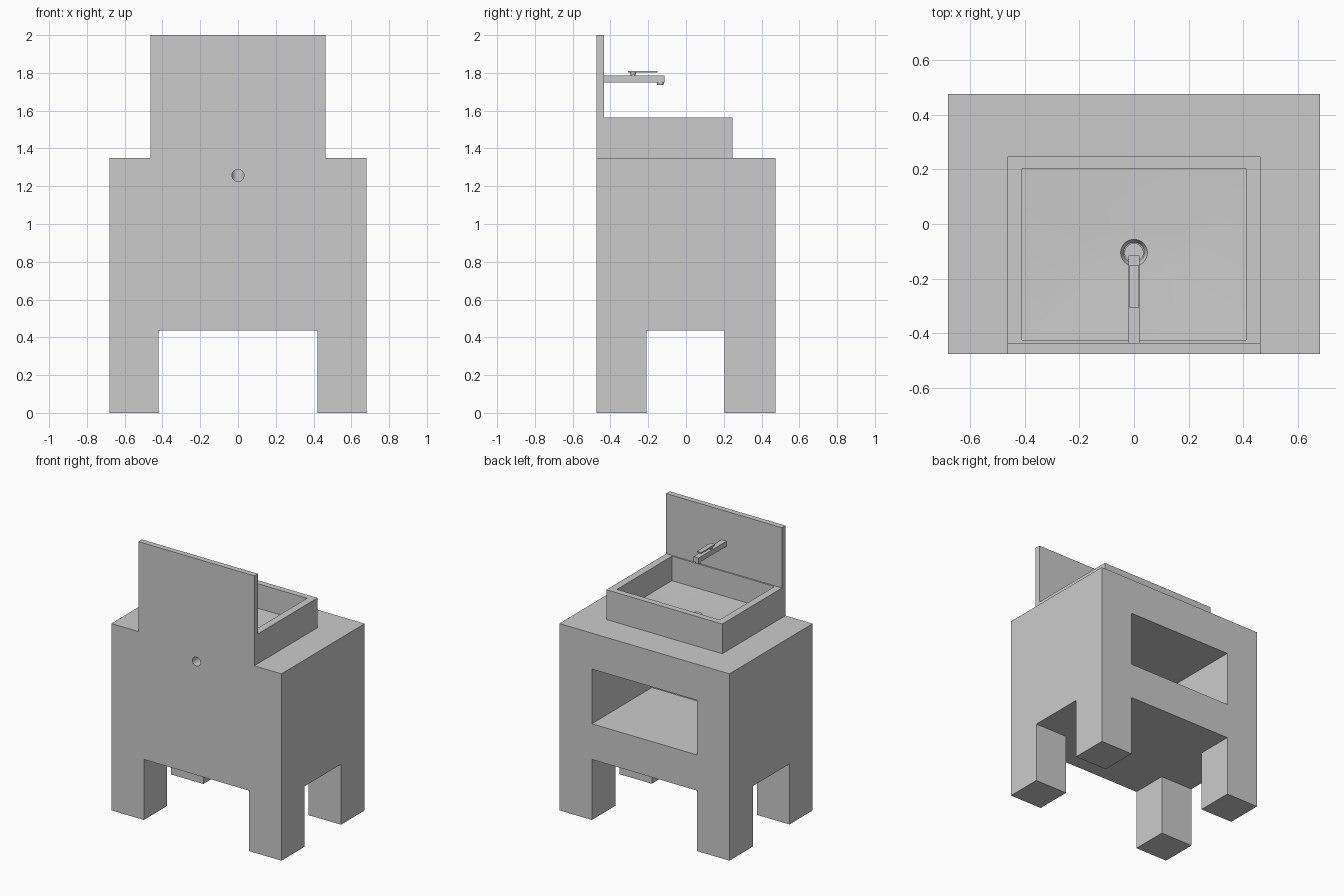
import bpy
import bmesh
from mathutils import Vector

if "Cube" in bpy.data.objects:
    bpy.data.objects.remove(bpy.data.objects["Cube"], do_unlink=True)

grey = bpy.data.materials.new("plain_grey")
grey.use_nodes = True
colour = (0.6, 0.6, 0.6, 1)
grey.diffuse_color = colour
grey.node_tree.nodes["Principled BSDF"].inputs["Base Color"].default_value = colour


def finish(name, bm):
    bmesh.ops.recalc_face_normals(bm, faces=bm.faces)
    mesh = bpy.data.meshes.new(name)
    bm.to_mesh(mesh)
    bm.free()
    mesh.materials.append(grey)
    obj = bpy.data.objects.new(name, mesh)
    bpy.context.collection.objects.link(obj)
    return obj


def loft(name, rings):
    """Stack of rectangles, each given as (x0, x1, y0, y1, z)."""
    bm = bmesh.new()
    loops = [[bm.verts.new(p) for p in ((a, c, z), (b, c, z), (b, d, z), (a, d, z))]
             for a, b, c, d, z in rings]
    for low, high in zip(loops, loops[1:]):
        for i in range(4):
            j = (i + 1) % 4
            bm.faces.new((low[i], low[j], high[j], high[i]))
    bm.faces.new(loops[0])
    bm.faces.new(loops[-1])
    return finish(name, bm)


def box(name, half_x, y0, y1, z0, z1):
    return loft(name, [(-half_x, half_x, y0, y1, z) for z in (z0, z1)])


def tube(name, start, end, r1, r2):
    start, end = Vector(start), Vector(end)
    bm = bmesh.new()
    bmesh.ops.create_cone(bm, cap_ends=True, segments=32, radius1=r1, radius2=r2,
                          depth=(end - start).length)
    bm.transform((end - start).to_track_quat('Z', 'Y').to_matrix().to_4x4())
    bmesh.ops.translate(bm, verts=bm.verts, vec=(start + end) / 2)
    return finish(name, bm)


def activate(obj):
    bpy.ops.object.select_all(action='DESELECT')
    obj.select_set(True)
    bpy.context.view_layer.objects.active = obj


def carve(obj, *cutters):
    for cutter in cutters:
        cutter.hide_render = True
        activate(obj)
        mod = obj.modifiers.new("cut", 'BOOLEAN')
        mod.operation = 'DIFFERENCE'
        mod.solver = 'EXACT'
        mod.object = cutter
        bpy.ops.object.modifier_apply(modifier=mod.name)
        bpy.data.objects.remove(cutter, do_unlink=True)


def smooth(obj):
    activate(obj)
    bpy.ops.object.shade_smooth_by_angle(angle=0.6)


FRONT, BACK = -0.475, 0.475
TOP, RIM = 1.35, 1.565
LEG_TOP = 0.437
DRAIN_Y, PIPE_Z, PIPE_R = -0.105, 1.257, 0.033

# Cabinet on four legs, with a shelf recess and a drain duct
cabinet = box("cabinet", 0.68, FRONT, BACK, 0, TOP)
carve(cabinet,
      box("leg_gap_wide", 0.42, -1, 1, -1, LEG_TOP),
      box("leg_gap_side", 1, -0.21, 0.205, -1, LEG_TOP),
      box("shelf_recess", 0.42, -0.21, 1, 0.695, 1.09),
      tube("drain_drop", (0, DRAIN_Y, PIPE_Z - 0.04), (0, DRAIN_Y, 1.5), PIPE_R, PIPE_R),
      tube("drain_outlet", (0, -1, PIPE_Z), (0, DRAIN_Y, PIPE_Z), PIPE_R - 0.001, PIPE_R - 0.001))
smooth(cabinet)

# Basin with a floor that falls gently to the drain
basin = box("basin", 0.463, FRONT, 0.247, TOP, RIM)
inner = (-0.41, 0.41, -0.425, 0.203)
carve(basin,
      loft("bowl", [(-0.165, 0.165, -0.2, -0.045, 1.372), inner + (1.388,), inner + (1.7,)]),
      tube("drain_funnel", (0, DRAIN_Y, 1.34), (0, DRAIN_Y, 1.374), PIPE_R, 0.05))
smooth(basin)

# Upright splash panel
box("splash_panel", 0.463, FRONT, -0.435, RIM, 2)

# Tap: arm, nozzle, stem and flat lever
box("tap_arm", 0.02, -0.435, -0.115, 1.748, 1.785)
smooth(tube("tap_nozzle", (0, -0.136, 1.736), (0, -0.136, 1.75), 0.017, 0.019))
smooth(tube("tap_stem", (0, -0.28, 1.784), (0, -0.28, 1.803), 0.012, 0.016))
box("tap_lever", 0.017, -0.308, -0.15, 1.802, 1.811)
